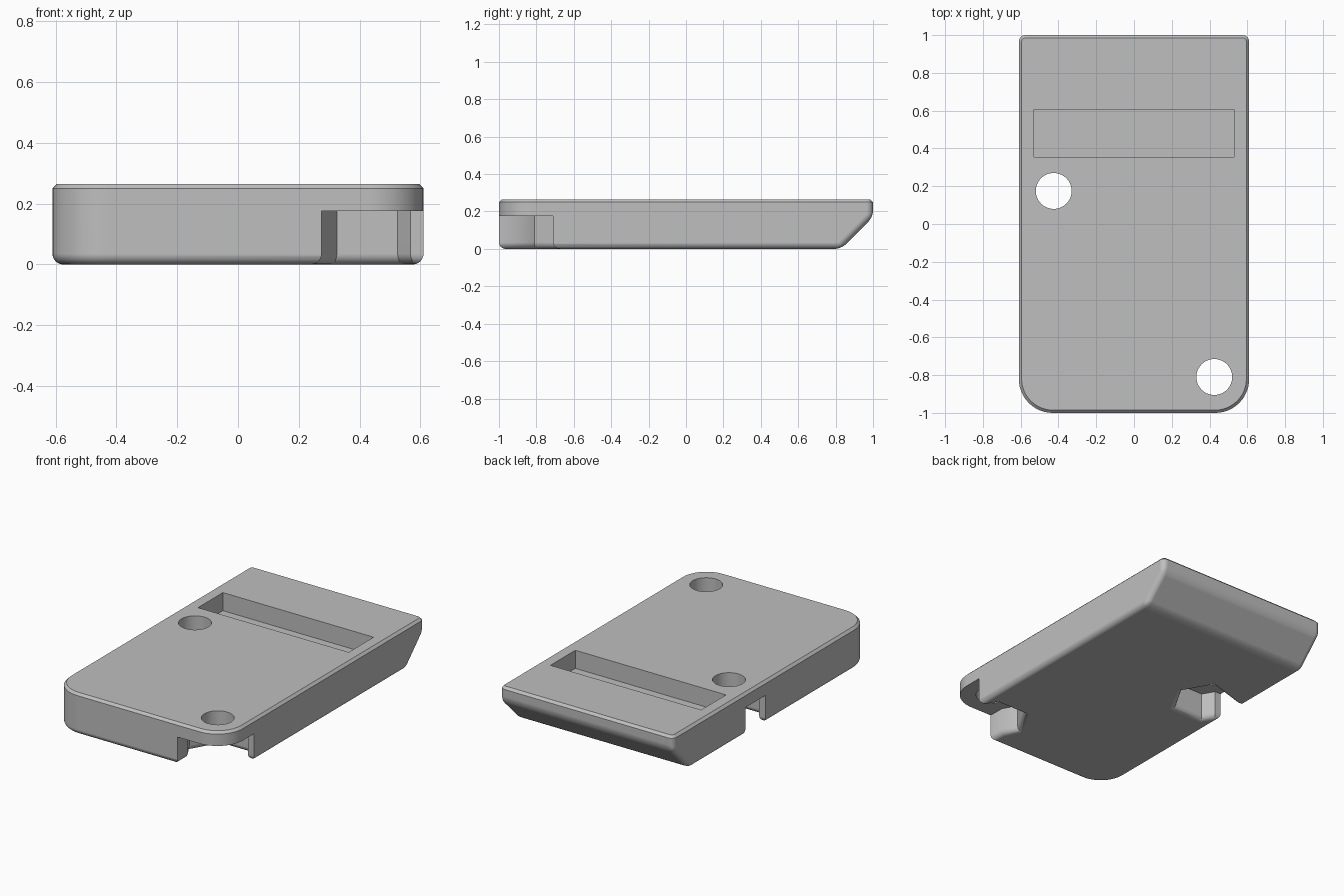
import bpy, bmesh, math
from mathutils import Vector

cube = bpy.data.objects.get("Cube")
if cube:
    bpy.data.objects.remove(cube, do_unlink=True)

TOP, CEILING, FILLET = 0.265, 0.175, 0.035

grey = bpy.data.materials.new("plain grey")
grey.use_nodes = True
colour = (0.52, 0.52, 0.52, 1)
grey.diffuse_color = colour
grey.node_tree.nodes["Principled BSDF"].inputs["Base Color"].default_value = colour


def make_object(name, bm):
    bmesh.ops.recalc_face_normals(bm, faces=bm.faces)
    mesh = bpy.data.meshes.new(name)
    bm.to_mesh(mesh)
    bm.free()
    mesh.materials.append(grey)
    obj = bpy.data.objects.new(name, mesh)
    bpy.context.collection.objects.link(obj)
    return obj


def loft(rings):
    """Closed solid through a stack of equal-length rings."""
    bm = bmesh.new()
    loops = [[bm.verts.new(p) for p in ring] for ring in rings]
    n = len(loops[0])
    for a, b in zip(loops, loops[1:]):
        for i in range(n):
            j = (i + 1) % n
            bm.faces.new((a[i], a[j], b[j], b[i]))
    bm.faces.new(loops[0][::-1])
    bm.faces.new(loops[-1])
    bmesh.ops.recalc_face_normals(bm, faces=bm.faces)
    return bm


def grow(points, dist):
    """Offset a counter-clockwise outline outwards with mitred corners."""
    pts = [Vector(p) for p in points]
    out = []
    for i, p in enumerate(pts):
        e1 = (p - pts[i - 1]).normalized()
        e2 = (pts[(i + 1) % len(pts)] - p).normalized()
        n1, n2 = Vector((e1.y, -e1.x)), Vector((e2.y, -e2.x))
        out.append(p + (n1 + n2) * dist / (1 + n1.dot(n2)))
    return out


def bevel(bm, test, offset, segments):
    edges = [e for e in bm.edges if e.calc_face_angle(0) > 0.35 and test(e)]
    bmesh.ops.bevel(bm, geom=edges, offset=offset, segments=segments,
                    profile=0.5, affect='EDGES', clamp_overlap=True)


def middle(e):
    return (e.verts[0].co + e.verts[1].co) / 2


def upright(e):
    d = e.verts[0].co - e.verts[1].co
    return abs(d.z) > 0.05 and abs(d.y) < 0.001


# Body: side profile with a sloped back, rounded edges and a thin top chamfer
profile = [(-1, 0), (0.83, 0), (1, 0.17), (1, TOP), (-1, TOP)]
bm = loft([[(x, y, z) for y, z in profile] for x in (-0.61, 0.61)])
bevel(bm, lambda e: upright(e) and middle(e).y < 0, 0.18, 12)
bevel(bm, lambda e: middle(e).z < TOP - 0.01 and not (upright(e) and middle(e).y < 0),
      FILLET, 6)
bevel(bm, lambda e: min(v.co.z for v in e.verts) > TOP - 0.001, 0.015, 1)
body = make_object("body", bm)


def cut(bm):
    cutter = make_object("cutter", bm)
    cutter.hide_render = True
    mod = body.modifiers.new("cut", 'BOOLEAN')
    mod.operation, mod.solver, mod.object = 'DIFFERENCE', 'EXACT', cutter
    bpy.context.view_layer.objects.active = body
    bpy.ops.object.modifier_apply(modifier=mod.name)
    bpy.data.objects.remove(cutter, do_unlink=True)


def recess(centre, outline):
    """Underside recess whose rim is rounded over."""
    levels = [(0, CEILING)]
    for i in range(7):
        t = math.radians(15 * i)
        levels.append((FILLET * (1 - math.cos(t)), FILLET * (1 - math.sin(t))))
    levels.append((FILLET, -0.05))
    cut(loft([[(p.x + centre[0], p.y + centre[1], z) for p in grow(outline, d)]
              for d, z in levels]))


def screw_hole(centre, radius=0.095, sides=48):
    turn = [math.tau * i / sides for i in range(sides)]
    cut(loft([[(centre[0] + radius * math.cos(a), centre[1] + radius * math.sin(a), z)
               for a in turn] for z in (0.1, 0.4)]))


# Hexagonal recesses, one open at the front corner, one open through the side
R = 0.2
H = R * math.sqrt(3) / 2
SLOT = 0.1
SX = R - SLOT / math.sqrt(3)
LX = 0.15
LY = (R - LX) * math.sqrt(3)
corner_hole, side_hole = (0.425, -0.81), (-0.425, 0.175)
recess(corner_hole, [(-LX, -0.6), (0.6, -0.6), (0.6, SLOT), (SX, SLOT), (R / 2, H),
                     (-R / 2, H), (-R, 0), (-LX, -LY)])
recess(side_hole, [(-SX, SLOT), (-0.6, SLOT), (-0.6, -SLOT), (-SX, -SLOT),
                   (-R / 2, -H), (R / 2, -H), (R, 0), (R / 2, H)])

# Round holes through the top into the recesses
for centre in (corner_hole, side_hole):
    screw_hole(centre)

# Shallow rectangular pocket across the top
cut(loft([[(-0.53, 0.355, z), (0.53, 0.355, z), (0.53, 0.605, z), (-0.53, 0.605, z)]
          for z in (0.15, 0.4)]))

# Smooth fillets, flat faces kept flat
bpy.ops.object.select_all(action='DESELECT')
body.select_set(True)
bpy.context.view_layer.objects.active = body
bpy.ops.object.shade_smooth_by_angle(angle=math.radians(30))
flat = body.modifiers.new("flat faces", 'WEIGHTED_NORMAL')
flat.keep_sharp = True
